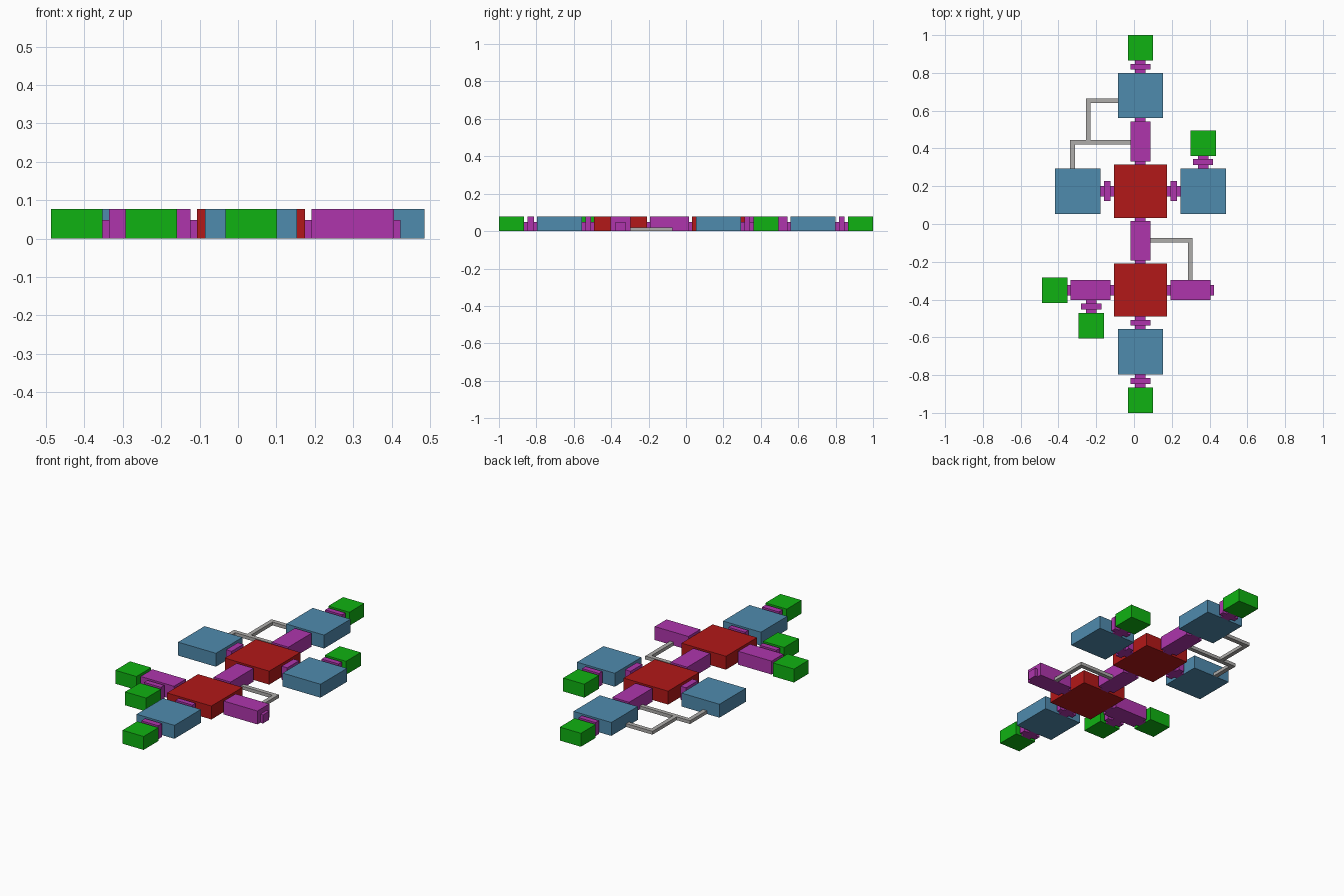
import bpy, bmesh

if "Cube" in bpy.data.objects:
    bpy.data.objects.remove(bpy.data.objects["Cube"])

H = 0.077        # room height
NUB_H = 0.049    # doorway height
CX = 0.034       # x of the main spine


def material(name, rgb):
    m = bpy.data.materials.new(name)
    m.diffuse_color = (*rgb, 1)
    m.use_nodes = True
    m.node_tree.nodes["Principled BSDF"].inputs["Base Color"].default_value = m.diffuse_color
    return m


RED = material("red", (0.447, 0.009, 0.009))
BLUE = material("blue", (0.078, 0.256, 0.42))
PURPLE = material("purple", (0.425, 0.036, 0.413))
GREEN = material("green", (0.005, 0.447, 0.006))
GREY = material("grey", (0.43, 0.42, 0.41))


def block(name, x0, x1, y0, y1, h=H, mat=None):
    """Box standing on the floor, given its plan rectangle."""
    bm = bmesh.new()
    bmesh.ops.create_cube(bm, size=1)
    for v in bm.verts:
        v.co = (x0 if v.co.x < 0 else x1, y0 if v.co.y < 0 else y1, 0 if v.co.z < 0 else h)
    me = bpy.data.meshes.new(name)
    bm.to_mesh(me)
    bm.free()
    me.materials.append(mat)
    ob = bpy.data.objects.new(name, me)
    bpy.context.collection.objects.link(ob)
    return ob


def room(name, x, y, size, mat):
    s = size / 2
    block(name, x - s, x + s, y - s, y + s, H, mat)


def connector(name, axis, centre, a, b, gap):
    """Wide corridor body with a low, narrow doorway at each end, from a to b."""
    for part, w, lo, hi, h in (("body", 0.0535, a + gap, b - gap, H),
                               ("door_start", 0.0275, a, a + gap, NUB_H),
                               ("door_end", 0.0275, b - gap, b, NUB_H)):
        c0, c1 = centre - w, centre + w
        r = (lo, hi, c0, c1) if axis == "x" else (c0, c1, lo, hi)
        block(f"{name}_{part}", *r, h, PURPLE)


def passage(name, x0, x1, y0, y1):
    block(name, x0, x1, y0, y1, 0.019, GREY)


# Large halls
room("north_hall", CX, 0.174, 0.282, RED)
room("south_hall", CX, -0.35, 0.282, RED)

# Medium rooms
for n, x, y in (("north", CX, 0.68), ("west", -0.298, 0.174),
                ("east", 0.366, 0.174), ("south", CX, -0.676)):
    room(f"{n}_room", x, y, 0.24, BLUE)

# Small rooms
for n, x, y in (("north", CX, 0.933), ("east", 0.366, 0.428), ("west", -0.42, -0.35),
                ("southwest", -0.226, -0.538), ("south", CX, -0.933)):
    room(f"{n}_chamber", x, y, 0.134, GREEN)

# Long corridors
connector("north_corridor", "y", CX, 0.315, 0.56, 0.017)
connector("middle_corridor", "y", CX, -0.209, 0.033, 0.017)
connector("west_corridor", "x", -0.35, -0.353, -0.107, 0.017)
connector("east_corridor", "x", -0.35, 0.175, 0.423, 0.017)

# Short links
for n, axis, c, a, b in (("north_link", "y", CX, 0.8, 0.866),
                         ("east_chamber_link", "y", 0.366, 0.294, 0.361),
                         ("south_link", "y", CX, -0.556, -0.491),
                         ("south_chamber_link", "y", CX, -0.866, -0.796),
                         ("southwest_link", "y", -0.226, -0.471, -0.4035),
                         ("west_link", "x", 0.174, -0.178, -0.107),
                         ("east_link", "x", 0.174, 0.175, 0.246)):
    connector(n, axis, c, a, b, 0.018)

# Narrow grey passages
passage("north_passage_a", -0.253, -0.086, 0.64, 0.665)
passage("north_passage_b", -0.253, -0.229, 0.446, 0.64)
passage("north_passage_c", -0.338, -0.0195, 0.422, 0.446)
passage("north_passage_d", -0.338, -0.313, 0.294, 0.422)
passage("south_passage_a", 0.0875, 0.31, -0.097, -0.073)
passage("south_passage_b", 0.286, 0.31, -0.2965, -0.097)
